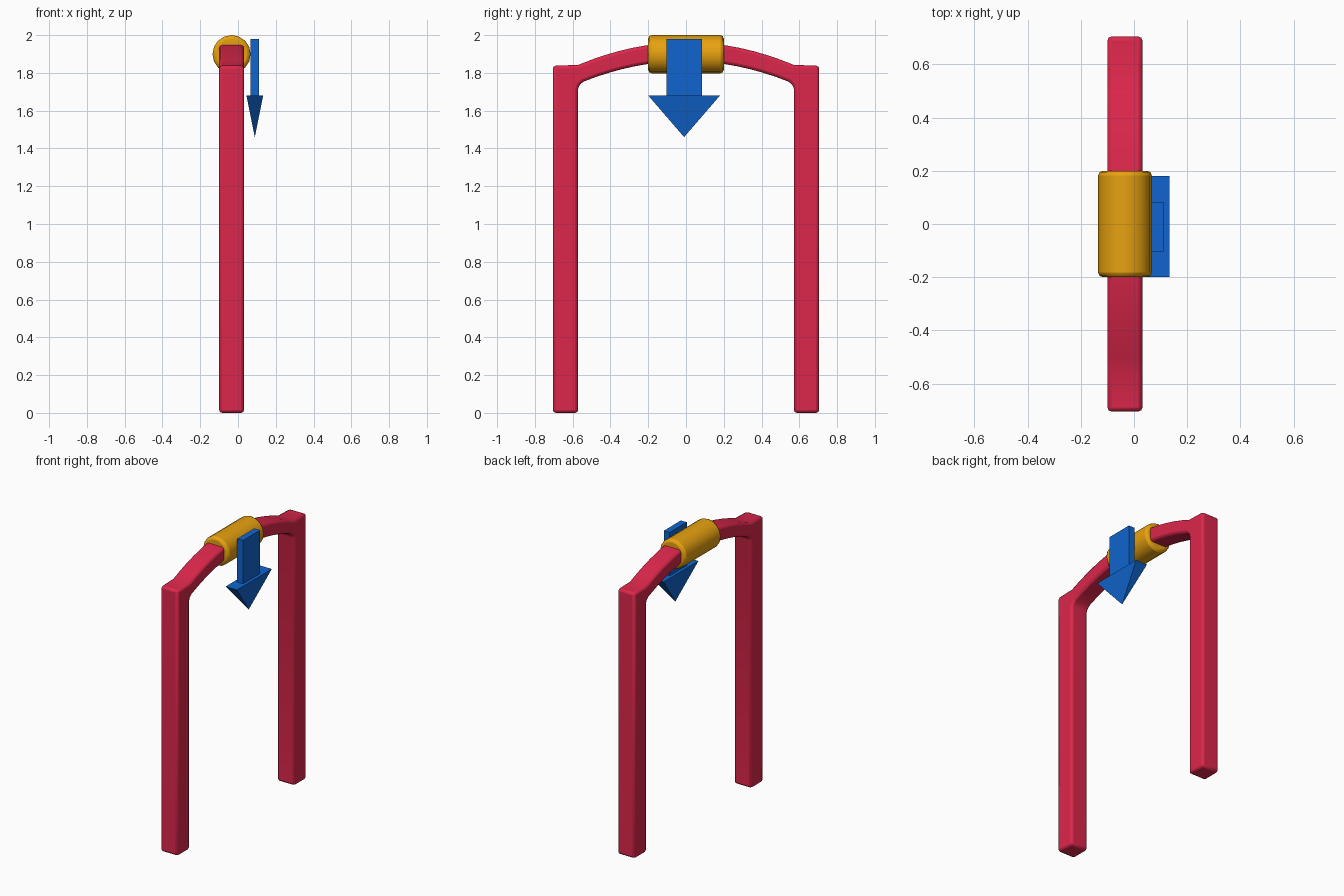
import bpy, bmesh, math
from mathutils import Matrix

if "Cube" in bpy.data.objects:
    bpy.data.objects.remove(bpy.data.objects["Cube"])


def paint(obj, name, color):
    mat = bpy.data.materials.new(name)
    mat.diffuse_color = (*color, 1)
    mat.use_nodes = True
    mat.node_tree.nodes["Principled BSDF"].inputs["Base Color"].default_value = mat.diffuse_color
    obj.data.materials.append(mat)


def finish(bm, name, bevel=0, smooth=True):
    bmesh.ops.recalc_face_normals(bm, faces=bm.faces)
    mesh = bpy.data.meshes.new(name)
    bm.to_mesh(mesh)
    bm.free()
    obj = bpy.data.objects.new(name, mesh)
    bpy.context.collection.objects.link(obj)
    bpy.ops.object.select_all(action='DESELECT')
    obj.select_set(True)
    bpy.context.view_layer.objects.active = obj
    if bevel:
        mod = obj.modifiers.new("Bevel", 'BEVEL')
        mod.width = bevel
        mod.segments = 2
        mod.limit_method = 'ANGLE'
        mod.angle_limit = math.radians(40)
        mod.use_clamp_overlap = False
    if smooth:
        bpy.ops.object.shade_smooth_by_angle(angle=math.radians(35))
    return obj


CX = -0.034   # centre plane of the frame
OUT, INN = 0.705, 0.571


def arch(y):
    return 1.962 - 0.368 * y * y


# Frame: two posts and a bowed crossbar as one extruded outline
half = [(INN - 0.57 + 0.57 * i / 8, 0) for i in range(9)]
top = [(y, arch(y)) for y, _ in half]
under = [(y * 0.95, arch(y * 0.95) - 0.1) for y, _ in half]
right = top[1:] + [(OUT, 1.838), (OUT, 0), (INN, 0), (INN, 1.715),
                   (INN - 0.007, 1.735)] + under[::-1][:-1]
left = [(-y, z) for y, z in reversed(right)]
bm = bmesh.new()
face = bm.faces.new([bm.verts.new((CX - 0.066, y, z)) for y, z in right + left])
new = bmesh.ops.extrude_face_region(bm, geom=[face])["geom"]
bmesh.ops.translate(bm, vec=(0.132, 0, 0),
                    verts=[v for v in new if isinstance(v, bmesh.types.BMVert)])
frame = finish(bm, "arched_frame", 0.016)
paint(frame, "red", (0.72, 0.02, 0.07))

# Grip sleeve around the middle of the crossbar
bm = bmesh.new()
bmesh.ops.create_cone(bm, cap_ends=True, segments=16, radius1=0.101, radius2=0.101, depth=0.4,
                      matrix=Matrix.Translation((CX, 0, 1.899)) @ Matrix.Rotation(math.pi / 2, 4, 'X'))
sleeve = finish(bm, "grip_sleeve", 0.018)
paint(sleeve, "amber", (0.8, 0.36, 0.005))

# Arrow shaft
AX, AY = 0.089, -0.01
bm = bmesh.new()
bmesh.ops.create_cube(bm, size=1, matrix=Matrix.Translation((AX, AY, 1.83))
                      @ Matrix.Diagonal((0.045, 0.187, 0.3, 1)))
shaft = finish(bm, "arrow_shaft", smooth=False)
paint(shaft, "blue", (0.005, 0.13, 0.62))

# Arrow head: flattened four-sided pyramid pointing down
bm = bmesh.new()
base = [bm.verts.new((AX + 0.044 * sx, AY + 0.19 * sy, 1.68))
        for sx, sy in ((-1, -1), (1, -1), (1, 1), (-1, 1))]
tip = bm.verts.new((AX, AY, 1.46))
bm.faces.new(base)
for i in range(4):
    bm.faces.new((base[i], base[(i + 1) % 4], tip))
head = finish(bm, "arrow_head", smooth=False)
head.data.materials.append(shaft.data.materials[0])
